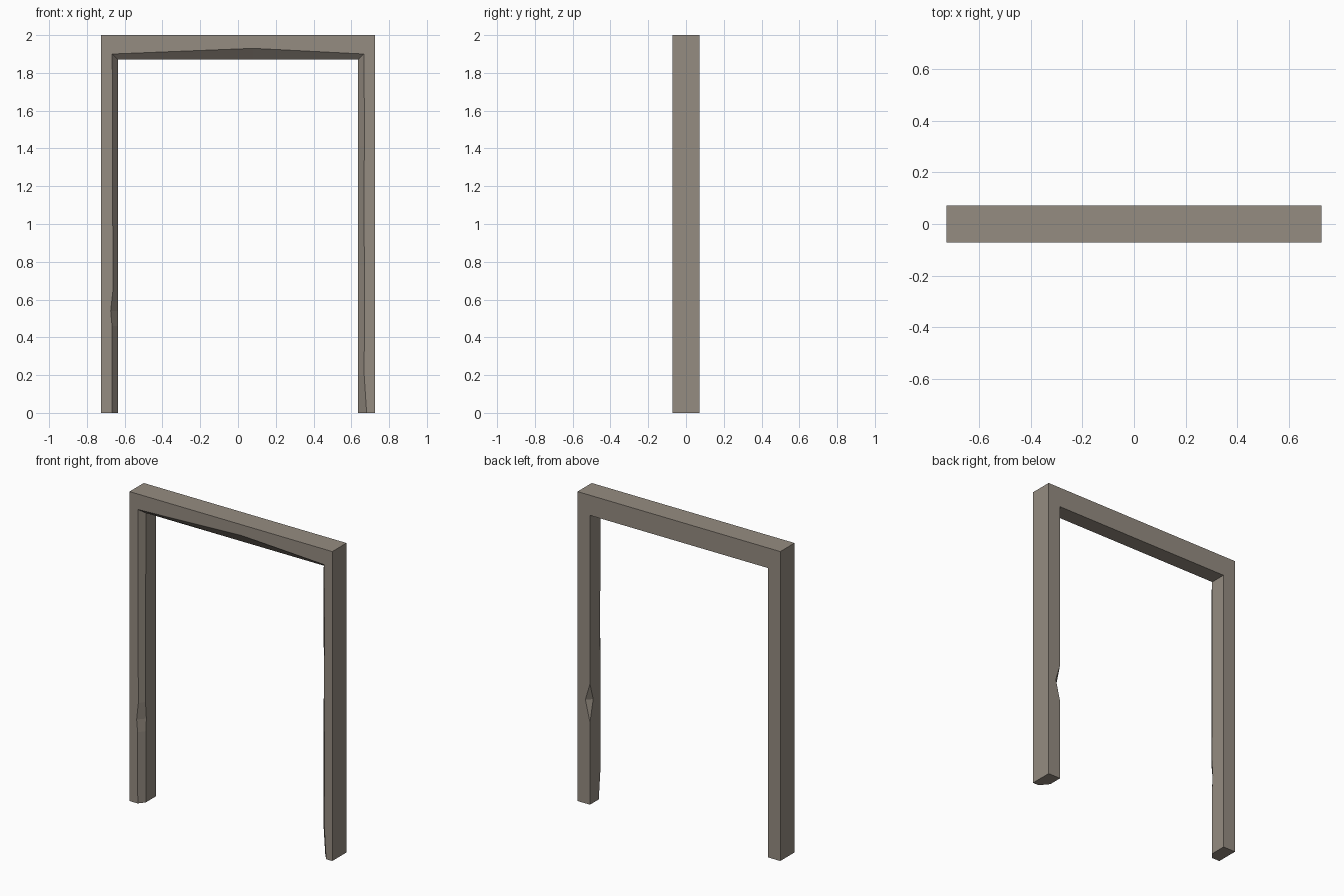
import bpy, bmesh

if "Cube" in bpy.data.objects:
    bpy.data.objects.remove(bpy.data.objects["Cube"])

OUT_X, IN_X, TOP, IN_TOP, DEPTH = 0.725, 0.636, 2.0, 1.87, 0.0725

stone = bpy.data.materials.new("warm grey stone")
stone.diffuse_color = (0.30, 0.262, 0.22, 1)
stone.use_nodes = True
stone.node_tree.nodes["Principled BSDF"].inputs["Base Color"].default_value = stone.diffuse_color


def leg(side, z, a, b, c=0.0):
    """Station on an upright: a, b = worn front edge (across, deep), c = chip on the back edge."""
    return (side * OUT_X, z), (side * IN_X, z), (side, 0), a, b, c


def corner(side):
    """Mitred station where an upright meets the lintel."""
    return (side * OUT_X, TOP), (side * IN_X, IN_TOP), (side, 1), 0.03, 0.04, 0.0


def lintel(x, a, b):
    return (x, TOP), (x, IN_TOP), (0, 1), a, b, 0.0


# Stations along the frame: up the left leg, across the lintel, down the right leg
stations = [
    leg(-1, 0, 0.03, 0.04), leg(-1, 0.46, 0.031, 0.04),
    leg(-1, 0.54, 0.038, 0.045), leg(-1, 0.65, 0.026, 0.036),
    corner(-1), lintel(0.08, 0.06, 0.04), corner(1),
    leg(1, 1.41, 0.035, 0.035), leg(1, 1.27, 0.03, 0.045),
    leg(1, 0.78, 0.033, 0.037), leg(1, 0.67, 0.033, 0.037, 0.033),
    leg(1, 0.53, 0.033, 0.037), leg(1, 0.2, 0.032, 0.037),
    leg(1, 0, 0.045, 0.055),
]

# Sweep the six-sided section along the stations
bm = bmesh.new()
rings = []
for (ox, oz), (ix, iz), (dx, dz), a, b, c in stations:
    pts = [
        (ox, -DEPTH, oz), (ix + dx * a, -DEPTH, iz + dz * a),
        (ix, -DEPTH + b, iz), (ix, DEPTH - c, iz),
        (ix + dx * c, DEPTH, iz + dz * c), (ox, DEPTH, oz),
    ]
    rings.append([bm.verts.new(p) for p in pts])
for r, s in zip(rings, rings[1:]):
    for i in range(6):
        j = (i + 1) % 6
        bm.faces.new((r[i], r[j], s[j], s[i]))
bm.faces.new(rings[0])
bm.faces.new(rings[-1])
bmesh.ops.remove_doubles(bm, verts=bm.verts, dist=0.0001)
bmesh.ops.recalc_face_normals(bm, faces=bm.faces)

mesh = bpy.data.meshes.new("door_frame")
bm.to_mesh(mesh)
bm.free()
mesh.materials.append(stone)
frame = bpy.data.objects.new("door_frame", mesh)
bpy.context.collection.objects.link(frame)
